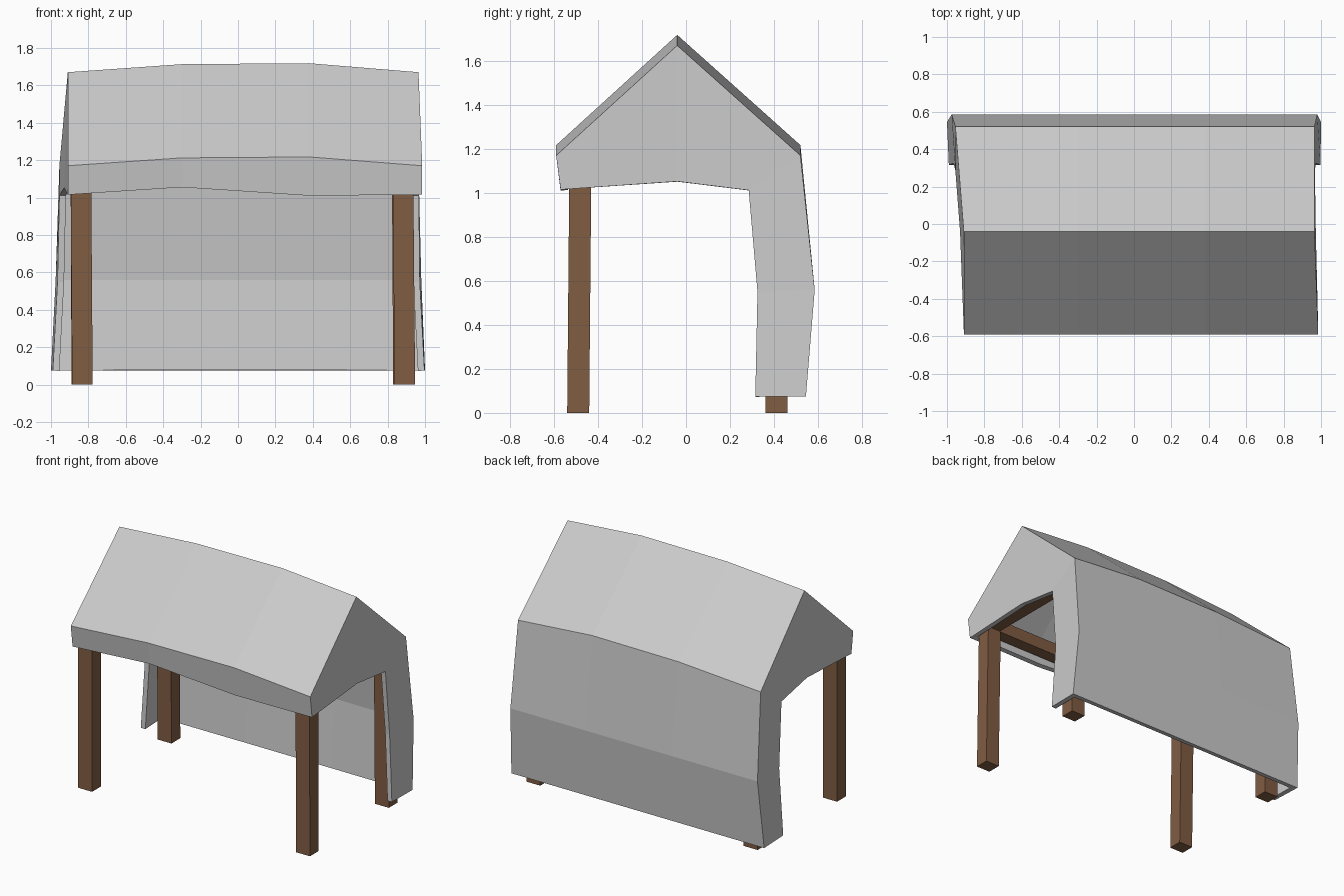
import bpy, bmesh
from mathutils import Vector

if "Cube" in bpy.data.objects:
    bpy.data.objects.remove(bpy.data.objects["Cube"])

wood = bpy.data.materials.new("wood")
wood.diffuse_color = (0.22, 0.11, 0.055, 1)
wood.use_nodes = True
wood.node_tree.nodes["Principled BSDF"].inputs["Base Color"].default_value = wood.diffuse_color


def finish(name, bm, mat=None):
    me = bpy.data.meshes.new(name)
    bm.to_mesh(me)
    bm.free()
    ob = bpy.data.objects.new(name, me)
    bpy.context.collection.objects.link(ob)
    if mat:
        me.materials.append(mat)
    return ob


def bar(name, a, b, w, d):
    """Square timber running from a to b; w and d are the two cross sizes."""
    a, b = Vector(a), Vector(b)
    axis = max(range(3), key=lambda i: abs(b[i] - a[i]))
    u, v = [Vector([float(i == k) for i in range(3)]) for k in range(3) if k != axis]
    bm = bmesh.new()
    ends = [[bm.verts.new(p + u * w * s / 2 + v * d * t / 2)
             for s, t in ((-1, -1), (1, -1), (1, 1), (-1, 1))] for p in (a, b)]
    bm.faces.new(ends[0])
    bm.faces.new(ends[1])
    for i in range(4):
        j = (i + 1) % 4
        bm.faces.new((ends[0][i], ends[0][j], ends[1][j], ends[1][i]))
    bmesh.ops.recalc_face_normals(bm, faces=bm.faces)
    return finish(name, bm, wood)


# Cover: rows run from front hem over the ridge to the back hem
# (y, z, left x, right x, rise of the two middle columns)
rows = [(-0.57, 1.015, -0.91, 0.985, (0.04, -0.005)),
        (-0.59, 1.17, -0.91, 0.985, (0.042, 0.047)),
        (-0.04, 1.67, -0.91, 0.965, (0.043, 0.048)),
        (0.52, 1.17, -0.955, 0.965, (0.042, 0.047)),
        (0.585, 0.56, -0.975, 0.98, (0, 0)),
        (0.545, 0.075, -1.0, 1.0, (0, 0))]
# Inner edge of each side panel: y, z, left x, right x
edge = [(-0.04, 1.052, -0.93, 0.972), (0.285, 1.012, -0.955, 0.967),
        (0.325, 0.55, -0.965, 0.972), (0.315, 0.075, -0.99, 0.997)]

bm = bmesh.new()
grid = [[bm.verts.new((x, y, z + dz)) for x, dz in
         ((l, 0), (-0.3, rise[0]), (0.38, rise[1]), (r, 0))]
        for y, z, l, r, rise in rows]
for lo, hi in zip(grid, grid[1:]):
    for i in range(3):
        bm.faces.new((lo[i], lo[i + 1], hi[i + 1], hi[i]))
for col, k in ((0, 2), (3, 3)):
    e = [bm.verts.new((p[k], p[0], p[1])) for p in edge]
    o = [row[col] for row in grid]
    quads = [(o[0], o[1], o[2], e[0])]
    quads += [(e[i], o[i + 2], o[i + 3], e[i + 1]) for i in range(3)]
    for q in quads:
        bm.faces.new(q if col == 0 else q[::-1])
bm.normal_update()
bmesh.ops.recalc_face_normals(bm, faces=bm.faces)
bm.faces.ensure_lookup_table()
if bm.faces[4].normal.z < 0:
    bmesh.ops.reverse_faces(bm, faces=bm.faces)
cover = finish("cover", bm)
solid = cover.modifiers.new("thickness", "SOLIDIFY")
solid.thickness = 0.035
solid.offset = -1
solid.use_even_offset = True

# Posts, leaning slightly
posts = {"front_left_post": ((-0.832, -0.49), (-0.84, -0.48)),
         "front_right_post": ((0.892, -0.49), (0.882, -0.48)),
         "back_left_post": ((-0.835, 0.412), (-0.84, 0.41)),
         "back_right_post": ((0.885, 0.412), (0.878, 0.41))}
for name, (a, b) in posts.items():
    bar(name, (*a, 0), (*b, 1.13), 0.11, 0.1)

# Beams joining the post tops
for side, y in (("front", -0.48), ("back", 0.41)):
    bar(side + "_beam", (-0.84, y, 1.105), (0.88, y, 1.105), 0.09, 0.09)
for side, x in (("left", -0.83), ("right", 0.88)):
    bar(side + "_beam", (x, -0.48, 1.105), (x, 0.41, 1.105), 0.09, 0.09)
